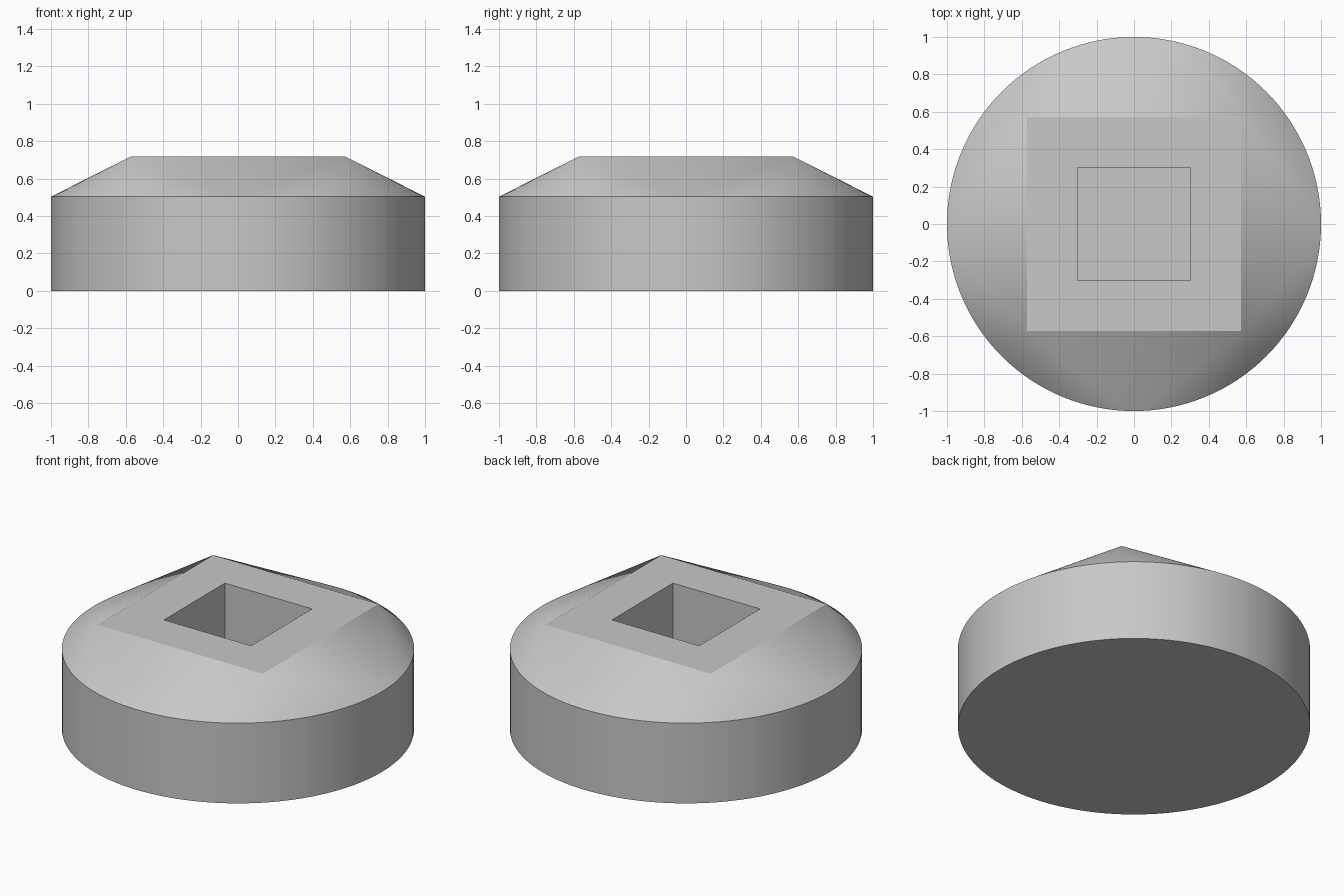
import bpy
import bmesh
from math import cos, sin, pi, radians
from mathutils import Vector

cube = bpy.data.objects.get("Cube")
if cube:
    bpy.data.objects.remove(cube, do_unlink=True)

RIM_Z, TOP_Z, FLOOR_Z = 0.503, 0.718, 0.2
TOP_HALF, HOLE_HALF = 0.572, 0.302
SIDES = 128

grey = bpy.data.materials.new("plain_grey")
grey.use_nodes = True
colour = (0.58, 0.58, 0.58, 1)
grey.diffuse_color = colour
grey.node_tree.nodes["Principled BSDF"].inputs["Base Color"].default_value = colour

# Round base blended up to a square top
bm = bmesh.new()
for z in (0, RIM_Z):
    for i in range(SIDES):
        a = 2 * pi * i / SIDES
        bm.verts.new((cos(a), sin(a), z))
for sx in (-1, 1):
    for sy in (-1, 1):
        bm.verts.new((sx * TOP_HALF, sy * TOP_HALF, TOP_Z))
bmesh.ops.convex_hull(bm, input=bm.verts[:])
bmesh.ops.dissolve_limit(bm, angle_limit=radians(0.1), verts=bm.verts[:], edges=bm.edges[:])
bmesh.ops.recalc_face_normals(bm, faces=bm.faces[:])

# Square socket sunk into the top
top = max(bm.faces, key=lambda f: f.calc_center_median().z)
bmesh.ops.inset_region(bm, faces=[top], thickness=TOP_HALF - HOLE_HALF, use_even_offset=True)
floor = bmesh.ops.extrude_discrete_faces(bm, faces=[top])["faces"][0]
bmesh.ops.translate(bm, verts=floor.verts[:], vec=Vector((0, 0, FLOOR_Z - TOP_Z)))

mesh = bpy.data.meshes.new("socketed_cap")
bm.to_mesh(mesh)
bm.free()
mesh.materials.append(grey)
cap = bpy.data.objects.new("socketed_cap", mesh)
bpy.context.collection.objects.link(cap)

# Smooth the round parts, keep the real edges crisp
bpy.ops.object.select_all(action='DESELECT')
cap.select_set(True)
bpy.context.view_layer.objects.active = cap
bpy.ops.object.shade_smooth_by_angle(angle=radians(20))
